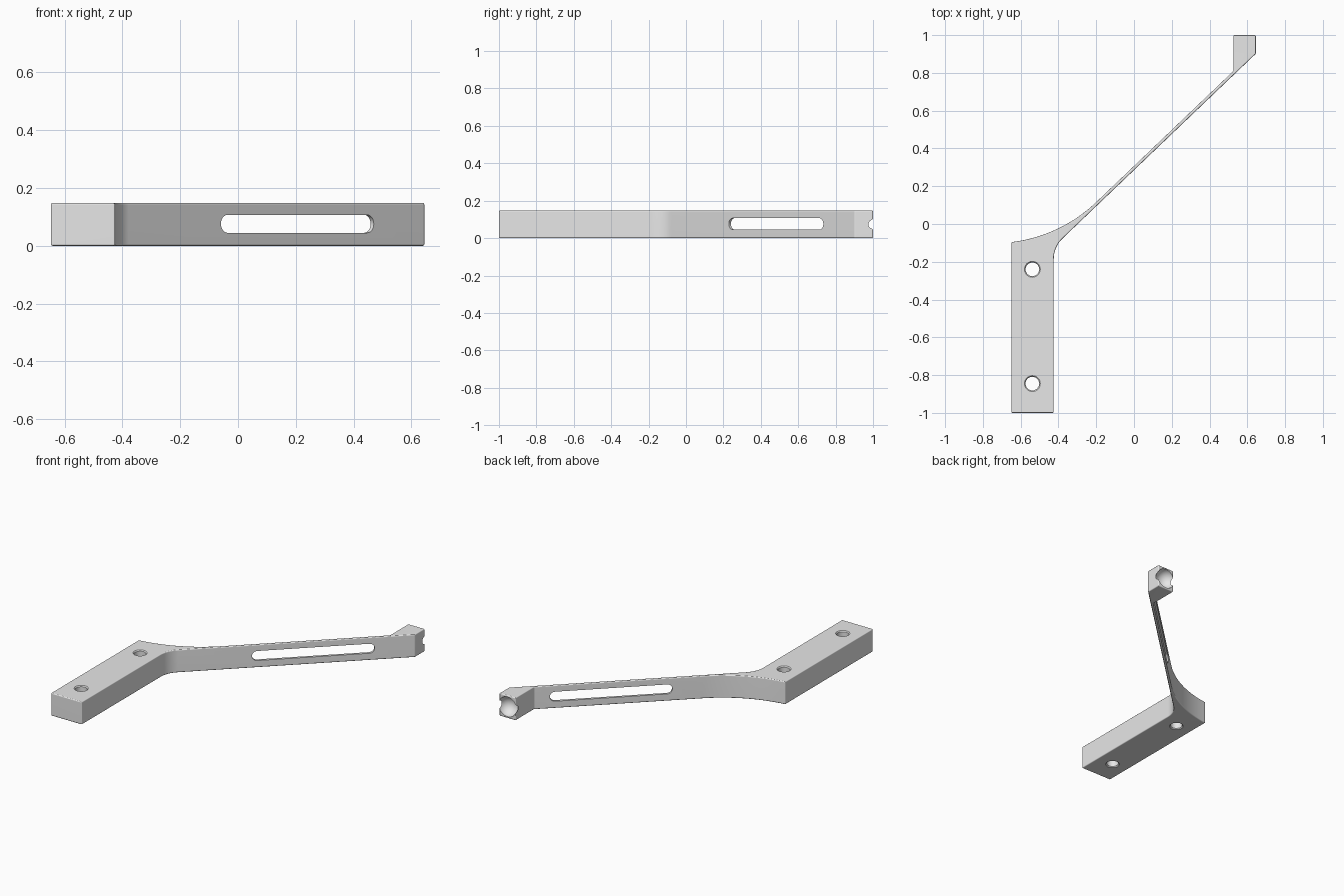
import bpy, bmesh, math
from mathutils import Matrix, Vector

if "Cube" in bpy.data.objects:
    bpy.data.objects.remove(bpy.data.objects["Cube"])

HEIGHT = 0.148
SLOPE = math.radians(43.7)      # direction of the thin arm seen from above

grey = bpy.data.materials.new("light_grey")
grey.diffuse_color = (0.8, 0.8, 0.8, 1)
grey.use_nodes = True
grey.node_tree.nodes["Principled BSDF"].inputs["Base Color"].default_value = grey.diffuse_color


def finish(bm, name):
    bmesh.ops.recalc_face_normals(bm, faces=bm.faces[:])
    mesh = bpy.data.meshes.new(name)
    bm.to_mesh(mesh)
    bm.free()
    mesh.materials.append(grey)
    obj = bpy.data.objects.new(name, mesh)
    bpy.context.collection.objects.link(obj)
    return obj


def prism(name, outline, z0, z1):
    bm = bmesh.new()
    face = bm.faces.new([bm.verts.new((x, y, z0)) for x, y in outline])
    top = bmesh.ops.extrude_face_region(bm, geom=[face])["geom"]
    bmesh.ops.translate(bm, vec=(0, 0, z1 - z0),
                        verts=[v for v in top if isinstance(v, bmesh.types.BMVert)])
    return finish(bm, name)


def arc(cx, cy, r, a0, a1, n):
    return [(cx + r * math.cos(a0 + (a1 - a0) * i / n),
             cy + r * math.sin(a0 + (a1 - a0) * i / n)) for i in range(n + 1)]


def lathe(name, x, y, rings, n=32):
    bm = bmesh.new()
    loops = [[bm.verts.new((x + r * math.cos(math.tau * i / n),
                            y + r * math.sin(math.tau * i / n), z))
              for i in range(n)] for z, r in rings]
    for a, b in zip(loops, loops[1:]):
        for i in range(n):
            bm.faces.new((a[i], a[(i + 1) % n], b[(i + 1) % n], b[i]))
    bm.faces.new(loops[0])
    bm.faces.new(loops[-1])
    return finish(bm, name)


def apply(obj, mod):
    bpy.context.view_layer.objects.active = obj
    bpy.ops.object.modifier_apply(modifier=mod.name)


# Bracket outline: mounting block, inner fillet, thin arm, tip, outer sweep
def lower(x):
    return 0.285 + x * math.tan(SLOPE)


def upper(x):
    return 0.307 + x * math.tan(SLOPE)


fillet_r, sweep_r = 0.15, 0.785
start_y = lower(-0.425) - fillet_r * math.tan((math.pi / 2 - SLOPE) / 2)
tx = -0.2
sweep_c = (tx - sweep_r * math.sin(SLOPE), upper(tx) + sweep_r * math.cos(SLOPE))
outline = [(-0.648, -1.0), (-0.425, -1.0)]
outline += arc(-0.425 + fillet_r, start_y, fillet_r, math.pi, math.pi / 2 + SLOPE, 10)
outline += [(0.645, lower(0.645)), (0.645, 1.0), (0.527, 1.0), (0.527, upper(0.527))]
outline += arc(*sweep_c, sweep_r, SLOPE - math.pi / 2,
               math.asin((-0.648 - sweep_c[0]) / sweep_r) - math.pi / 2, 16)
# the sweep angle is measured from straight down
bracket = prism("bracket", outline, 0, HEIGHT)

# Softened edges
bevel = bracket.modifiers.new("soft_edges", 'BEVEL')
bevel.width, bevel.segments = 0.006, 3
bevel.limit_method, bevel.angle_limit = 'ANGLE', math.radians(30)
bevel.use_clamp_overlap = False
apply(bracket, bevel)

cutters = []
# Screw holes with eased rims
for y in (-0.24, -0.845):
    cutters.append(lathe("screw_hole_cutter", -0.538, y,
                         [(-0.02, 0.042), (0.0, 0.042), (0.006, 0.036),
                          (HEIGHT - 0.006, 0.036), (HEIGHT, 0.042), (HEIGHT + 0.02, 0.042)]))

# Long rounded slot through the arm
half, r = 0.335, 0.031
slot = prism("slot_cutter", arc(half, 0, r, -math.pi / 2, math.pi / 2, 12)
             + arc(-half, 0, r, math.pi / 2, 1.5 * math.pi, 12), -0.06, 0.06)
slot.data.transform(Matrix.Translation((0.2, lower(0.2) + 0.011, 0.076))
                    @ Matrix.Rotation(SLOPE, 4, 'Z') @ Matrix.Rotation(math.pi / 2, 4, 'X'))
cutters.append(slot)

# Round socket in the back of the tip
bm = bmesh.new()
bmesh.ops.create_uvsphere(bm, u_segments=40, v_segments=24, radius=0.064,
                          matrix=Matrix.Translation((0.586, 1.0, HEIGHT / 2)))
cutters.append(finish(bm, "socket_cutter"))

for cutter in cutters:
    cut = bracket.modifiers.new("cut", 'BOOLEAN')
    cut.operation, cut.solver, cut.object = 'DIFFERENCE', 'EXACT', cutter
    apply(bracket, cut)
    bpy.data.objects.remove(cutter)

# Smooth shading that keeps flat faces flat
bpy.ops.object.select_all(action='DESELECT')
bracket.select_set(True)
bpy.context.view_layer.objects.active = bracket
bpy.ops.object.shade_smooth_by_angle(angle=math.radians(35))
normals = bracket.modifiers.new("flat_faces", 'WEIGHTED_NORMAL')
normals.keep_sharp = True
